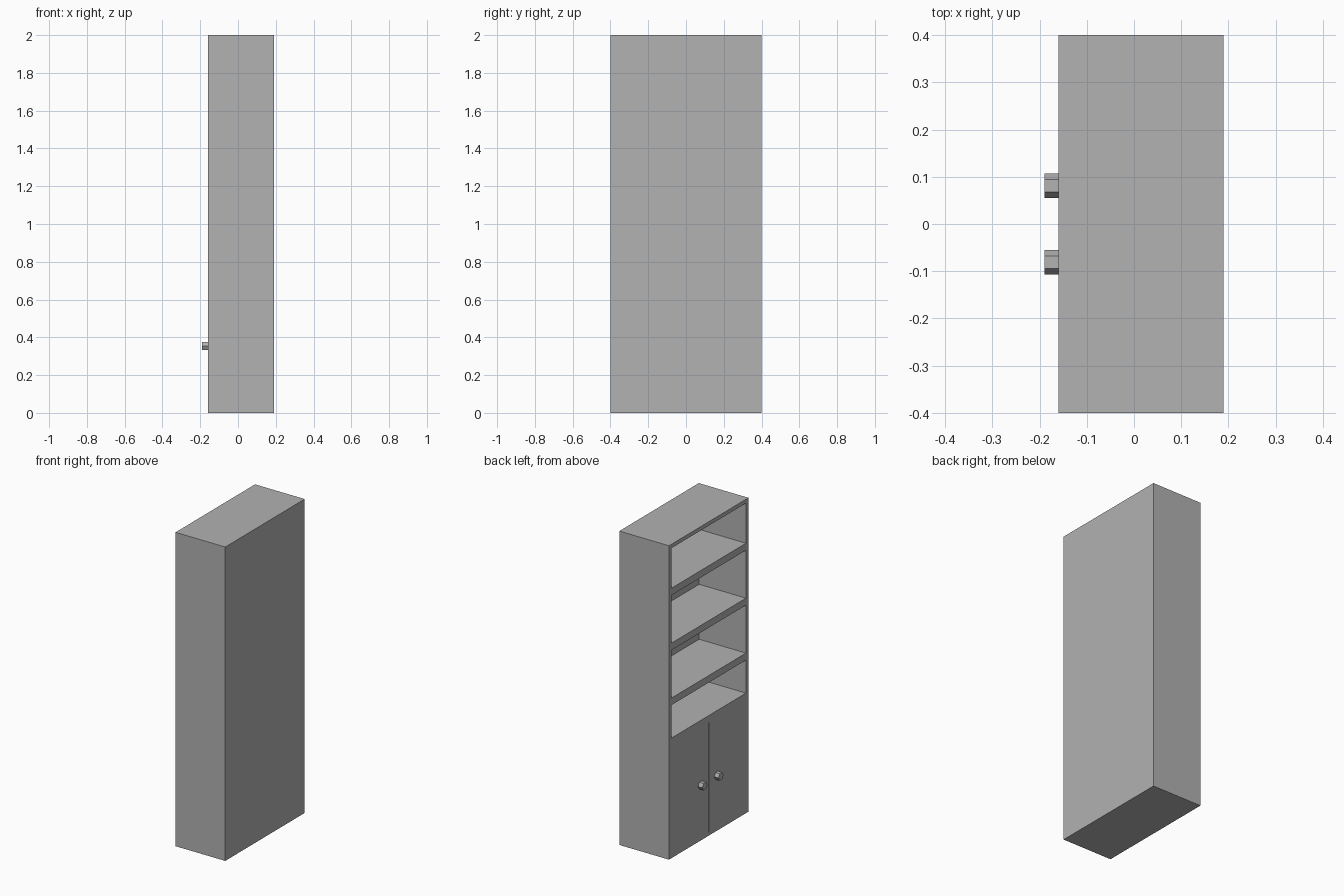
import bpy, math

if "Cube" in bpy.data.objects:
    bpy.data.objects.remove(bpy.data.objects["Cube"])

FRONT, BACK, HALF, TOP = -0.16, 0.19, 0.40, 2.0   # cabinet extents
T = 0.02                                          # back and door thickness
S = 0.025                                         # top, bottom and side thickness

grey = bpy.data.materials.new("dark_grey")
grey.diffuse_color = (0.445, 0.445, 0.445, 1)
grey.use_nodes = True
grey.node_tree.nodes["Principled BSDF"].inputs["Base Color"].default_value = grey.diffuse_color


def box(name, x0, x1, y0, y1, z0, z1):
    bpy.ops.mesh.primitive_cube_add(size=1, location=((x0 + x1) / 2, (y0 + y1) / 2, (z0 + z1) / 2))
    ob = bpy.context.object
    ob.name = name
    ob.scale = (x1 - x0, y1 - y0, z1 - z0)
    bpy.ops.object.transform_apply(location=False, rotation=False, scale=True)
    ob.data.materials.append(grey)
    return ob


# carcass
IN = HALF - S
box("top_panel", FRONT, BACK, -HALF, HALF, TOP - S, TOP)
box("bottom_panel", FRONT, BACK, -HALF, HALF, 0, T)
box("back_panel", BACK - T, BACK, -IN, IN, T, TOP - S)

# open shelves, the lowest one also roofs the cupboard
for i, z in enumerate((0.765, 1.02, 1.37, 1.72)):
    box(f"shelf_{i + 1}", FRONT, BACK - T, -IN, IN, z - 0.045, z)

# mirrored side panels, doors and six-sided knobs
for side, s in (("left", 1), ("right", -1)):
    box(f"side_panel_{side}", FRONT, BACK, *sorted((s * IN, s * HALF)), T, TOP - S)
    box(f"door_{side}", FRONT, FRONT + T, *sorted((s * 0.004, s * IN)), T, 0.72)
    bpy.ops.mesh.primitive_cylinder_add(vertices=6, radius=0.0255, depth=0.03,
                                        location=(FRONT - 0.015, s * 0.081, 0.354),
                                        rotation=(0, math.pi / 2, 0))
    knob = bpy.context.object
    knob.name = f"knob_{side}"
    knob.data.materials.append(grey)
